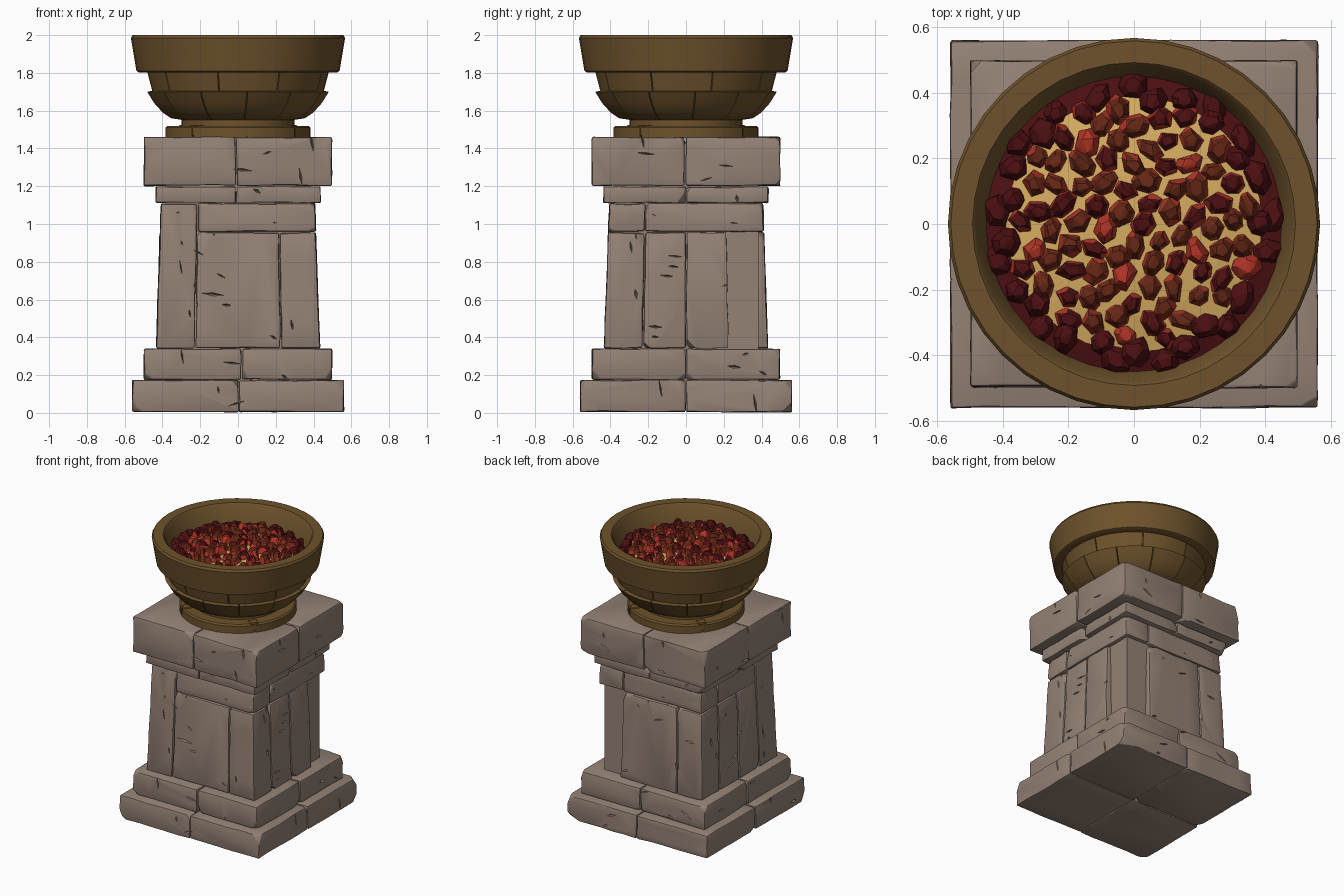
import bpy, bmesh, math, random
from mathutils import Vector, Matrix, noise

random.seed(7)
if "Cube" in bpy.data.objects:
    bpy.data.objects.remove(bpy.data.objects["Cube"])


def material(name, rgb):
    m = bpy.data.materials.new(name)
    m.use_nodes = True
    m.diffuse_color = (*rgb, 1)
    m.node_tree.nodes["Principled BSDF"].inputs["Base Color"].default_value = (*rgb, 1)
    return m


STONE = material("warm grey stone", (0.30, 0.225, 0.18))
BRONZE = material("aged bronze", (0.155, 0.085, 0.025))
GLOW = material("yellow glow", (0.68, 0.42, 0.12))
EMBER = material("red ember", (0.45, 0.035, 0.02))
COAL = material("brown coal", (0.13, 0.02, 0.008))
CHAR = material("maroon char", (0.075, 0.005, 0.006))


def finish(name, bm, mats, angle=None):
    mesh = bpy.data.meshes.new(name)
    bm.to_mesh(mesh)
    bm.free()
    obj = bpy.data.objects.new(name, mesh)
    bpy.context.collection.objects.link(obj)
    for m in mats:
        mesh.materials.append(m)
    if angle:
        bpy.ops.object.select_all(action="DESELECT")
        obj.select_set(True)
        bpy.context.view_layer.objects.active = obj
        bpy.ops.object.shade_smooth_by_angle(angle=math.radians(angle))
    return obj


def add_block(target, x0, x1, y0, y1, z0, z1, chips=2, gap=0.003):
    """One worn stone block with chipped corners, added to the target."""
    lo, hi = Vector((x0, y0, z0)), Vector((x1, y1, z1))
    size, mid = hi - lo - Vector((gap,) * 3) * 2, (lo + hi) / 2
    bm = bmesh.new()
    bmesh.ops.create_cube(bm, size=1, matrix=Matrix.Translation(mid) @ Matrix.Diagonal((*size, 1)))
    for _ in range(chips):
        out = Vector([random.choice((-1, 1)) for _ in range(3)])
        corner = mid + Vector([o * s / 2 for o, s in zip(out, size)])
        normal = Vector([o * random.uniform(0.3, 1) for o in out]).normalized()
        cut = bmesh.ops.bisect_plane(bm, geom=bm.verts[:] + bm.edges[:] + bm.faces[:], clear_outer=True,
                                     plane_co=corner - normal * random.uniform(0.015, 0.03), plane_no=normal)
        edges = [e for e in cut["geom_cut"] if isinstance(e, bmesh.types.BMEdge)]
        bmesh.ops.contextual_create(bm, geom=edges)
    bmesh.ops.bevel(bm, geom=bm.edges[:], offset=0.009, segments=2, profile=0.5,
                    affect="EDGES", clamp_overlap=True)
    long_edges = [e for e in bm.edges if e.calc_length() > 0.09]
    bmesh.ops.subdivide_edges(bm, edges=long_edges, cuts=4, use_grid_fill=True)
    for v in bm.verts:
        v.co += noise.noise_vector(v.co * 7 + mid * 5) * 0.006
    bmesh.ops.recalc_face_normals(bm, faces=bm.faces)
    temp = bpy.data.meshes.new("temp")
    bm.to_mesh(temp)
    bm.free()
    target.from_mesh(temp)
    bpy.data.meshes.remove(temp)


def carve(obj, half, z0, z1, per_side):
    """Cut short slanted cracks into the four sides of a course."""
    bm = bmesh.new()
    for side in range(4):
        for i in range(per_side):
            z = z0 + (z1 - z0) * (i + random.uniform(0.25, 0.75)) / per_side
            place = (Matrix.Rotation(side * math.pi / 2, 4, "Z")
                     @ Matrix.Translation((random.uniform(-0.85, 0.85) * half, -half, z))
                     @ Matrix.Rotation(random.choice((0.1, -0.3, 0.5, 1.4)), 4, "Y")
                     @ Matrix.Diagonal((random.uniform(0.02, 0.065), 0.022, random.uniform(0.005, 0.01), 1)))
            bmesh.ops.create_uvsphere(bm, u_segments=4, v_segments=2, radius=1, matrix=place)
    cutter = finish("crack_cutter", bm, [STONE])
    cutter.hide_render = True
    mod = obj.modifiers.new("cracks", "BOOLEAN")
    mod.operation, mod.solver, mod.object = "DIFFERENCE", "EXACT", cutter
    bpy.context.view_layer.objects.active = obj
    bpy.ops.object.modifier_apply(modifier=mod.name)
    bpy.data.objects.remove(cutter)


def quartered_course(name, half, z0, z1, sx, sy, cracks):
    bm = bmesh.new()
    for xa, xb in ((-half, sx), (sx, half)):
        for ya, yb in ((-half, sy), (sy, half)):
            add_block(bm, xa, xb, ya, yb, z0, z1, chips=3)
    carve(finish(name, bm, [STONE], 32), half, z0, z1, cracks)


# Stepped plinth, collar and cap
quartered_course("base_course", 0.562, 0.003, 0.175, 0.005, 0.0, 2)
quartered_course("step_course", 0.50, 0.173, 0.342, 0.02, 0.0, 3)
quartered_course("collar_course", 0.438, 1.11, 1.20, -0.01, 0.0, 1)
quartered_course("cap_course", 0.50, 1.20, 1.463, -0.01, -0.005, 4)

# Tapered shaft of corner pillars, panels and a pinwheel of lintels
R, J, BOT, SPLIT, TOP = 0.422, 0.22, 0.34, 0.957, 1.112
bm = bmesh.new()
for sx in (-1, 1):
    for sy in (-1, 1):
        top = TOP if sx < 0 and sy < 0 else SPLIT
        xs, ys = sorted((sx * J, sx * R)), sorted((sy * J, sy * R))
        add_block(bm, *xs, *ys, BOT, top)
for s in (-1, 1):
    add_block(bm, -J, J, *sorted((s * J, s * R)), BOT, SPLIT)
    for ya, yb in ((-J, 0), (0, J)):
        add_block(bm, *sorted((s * J, s * R)), ya, yb, BOT, SPLIT)
add_block(bm, -J, R, -R, -J, SPLIT, TOP)
add_block(bm, J, R, -J, R, SPLIT, TOP)
add_block(bm, -R, J, J, R, SPLIT, TOP)
add_block(bm, -R, -J, -J, J, SPLIT, TOP)
for v in bm.verts:
    k = 1.035 - 0.065 * (v.co.z - BOT) / (TOP - BOT)
    v.co.x *= k
    v.co.y *= k
shaft = finish("shaft_blocks", bm, [STONE], 32)
carve(shaft, 0.425, 0.38, 1.08, 13)

# Solid core that closes the joints
bm = bmesh.new()
bmesh.ops.create_cube(bm, size=1, matrix=Matrix.Translation((0, 0, 0.74)) @ Matrix.Diagonal((0.77, 0.77, 1.38, 1)))
finish("shaft_core", bm, [STONE])


def lathe(bm, profile, start=0.0, sweep=math.tau, steps=40):
    """Sweep a closed (radius, height) profile, with end caps on partial sweeps."""
    full = sweep > math.tau - 0.001
    rings = []
    for i in range(steps if full else steps + 1):
        a = start + sweep * i / steps
        rings.append([bm.verts.new((r * math.cos(a), r * math.sin(a), z)) for r, z in profile])
    n = len(profile)
    for i in range(steps):
        a, b = rings[i], rings[(i + 1) % len(rings)]
        for j in range(n):
            k = (j + 1) % n
            bm.faces.new((a[j], b[j], b[k], a[k]))
    if not full:
        bm.faces.new(rings[0])
        bm.faces.new(rings[-1][::-1])


def ring(name, profile, plates=1, joint=0.0, offset=0.0, steps=40):
    bm = bmesh.new()
    for p in range(plates):
        width = math.tau / plates
        lathe(bm, profile, offset + p * width + joint / 2, width - joint, steps)
    bmesh.ops.recalc_face_normals(bm, faces=bm.faces)
    return finish(name, bm, [BRONZE], 35)


# Fire bowl, from foot to rim
ring("foot_ring", [(0.2, 1.455), (0.385, 1.455), (0.385, 1.51), (0.375, 1.52), (0.2, 1.52)], 4, 0.03, 0.9, 10)
ring("foot_neck", [(0.02, 1.46), (0.365, 1.46), (0.365, 1.505), (0.30, 1.52), (0.30, 1.57), (0.02, 1.57)])
ring("bowl_plates", [(0.29, 1.55), (0.355, 1.56), (0.40, 1.59), (0.445, 1.64), (0.482, 1.70),
                     (0.455, 1.705), (0.42, 1.65), (0.36, 1.59)], 12, 0.012, 0.1, 3)
ring("bowl_band", [(0.448, 1.68), (0.482, 1.81), (0.45, 1.81), (0.42, 1.68)], 9, 0.012, 0.3, 5)
ring("bowl_lining", [(0.02, 1.55), (0.34, 1.565), (0.425, 1.65), (0.468, 1.81), (0.44, 1.81),
                     (0.40, 1.68), (0.02, 1.60)])
ring("bowl_rim", [(0.525, 1.803), (0.538, 1.81), (0.567, 1.985), (0.558, 2.0), (0.492, 2.0),
                  (0.482, 1.99), (0.44, 1.81)])

# Raised clips on the foot ring
bm = bmesh.new()
for i in range(4):
    turn = Matrix.Rotation(0.9 + i * math.pi / 2, 4, "Z")
    bmesh.ops.create_cube(bm, size=1, matrix=turn @ Matrix.Translation((0.35, 0, 1.495))
                          @ Matrix.Diagonal((0.06, 0.06, 0.06, 1)))
bmesh.ops.bevel(bm, geom=bm.edges[:], offset=0.006, segments=1, affect="EDGES")
finish("foot_clips", bm, [BRONZE])


def bed(r):
    return 1.925 - 0.35 * r * r


# Glowing bed, charred towards the wall
bm = bmesh.new()
rows = [[bm.verts.new((r * math.cos(a), r * math.sin(a), bed(r))) for a in
         [math.tau * i / 32 for i in range(32)]] for r in (0.02, 0.15, 0.28, 0.39, 0.46)]
for k in range(4):
    for i in range(32):
        j = (i + 1) % 32
        f = bm.faces.new((rows[k][i], rows[k + 1][i], rows[k + 1][j], rows[k][j]))
        f.material_index = int(k == 3)
bm.faces.new(rows[0])
finish("ember_bed", bm, [GLOW, CHAR])

# Angular coals: dark tops, red-hot lower flanks
bm = bmesh.new()
COUNT = 115
for i in range(COUNT):
    r = 0.435 * math.sqrt((i + 0.5) / COUNT)
    a = i * 2.39996 + random.uniform(-0.05, 0.05)
    centre = Vector((r * math.cos(a), r * math.sin(a), bed(r) - 0.008))
    sx, sy, height = random.uniform(0.036, 0.056), random.uniform(0.03, 0.042), random.uniform(0.035, 0.06)
    if r > 0.36:
        sx, sy = sx * 1.1, sy * 1.2
    turn, sides = Matrix.Rotation(random.uniform(0, math.tau), 3, "Z"), random.choice((5, 6, 7))
    verts = []
    for width, level in ((1, 0), (0.84, 0.55), (0.5, 1)):
        for s in range(sides):
            b = math.tau * (s + random.uniform(-0.25, 0.25)) / sides
            local = Vector((sx * width * math.cos(b), sy * width * math.sin(b),
                            height * level * random.uniform(0.85, 1.1)))
            verts.append(bm.verts.new(centre + turn @ local))
    hull = bmesh.ops.convex_hull(bm, input=verts)
    faces = [g for g in hull["geom"] if isinstance(g, bmesh.types.BMFace)]
    bmesh.ops.delete(bm, geom=[v for v in hull["geom_interior"] if isinstance(v, bmesh.types.BMVert)],
                     context="VERTS")
    dark = 2 if r > 0.36 or i % 3 == 0 else 1
    for f in faces:
        rise = (f.calc_center_median().z - centre.z) / height
        f.material_index = 0 if r < 0.37 and (rise < 0.62 or i % 11 == 4) else dark
bmesh.ops.recalc_face_normals(bm, faces=bm.faces)
finish("coals", bm, [EMBER, COAL, CHAR])
